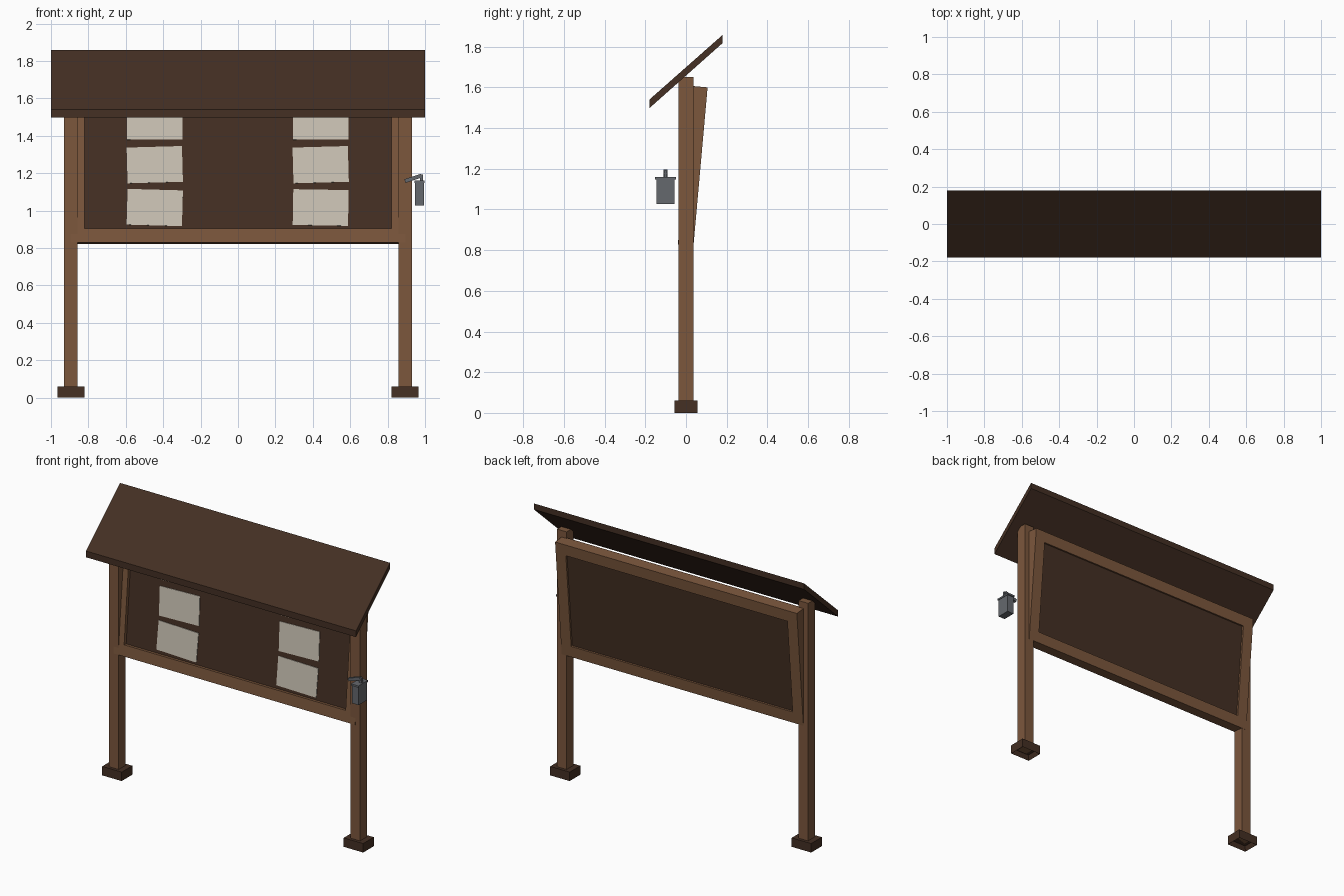
import bpy, bmesh
from math import radians, atan2, hypot
from mathutils import Matrix, Vector

if "Cube" in bpy.data.objects:
    bpy.data.objects.remove(bpy.data.objects["Cube"])


def material(name, rgb):
    m = bpy.data.materials.new(name)
    m.diffuse_color = (*rgb, 1)
    m.use_nodes = True
    m.node_tree.nodes["Principled BSDF"].inputs["Base Color"].default_value = m.diffuse_color
    return m


WOOD = material("wood", (0.20, 0.095, 0.046))
DARK = material("dark_wood", (0.058, 0.029, 0.017))
PAPER = material("paper", (0.60, 0.55, 0.46))
METAL = material("metal", (0.13, 0.14, 0.155))


def finish(name, bm, mat, matrix=None):
    bmesh.ops.recalc_face_normals(bm, faces=bm.faces)
    me = bpy.data.meshes.new(name)
    bm.to_mesh(me)
    bm.free()
    me.materials.append(mat)
    ob = bpy.data.objects.new(name, me)
    bpy.context.collection.objects.link(ob)
    if matrix:
        ob.matrix_world = matrix
    return ob


def box_bm(x0, x1, y0, y1, z0, z1):
    bm = bmesh.new()
    size = Matrix.Diagonal((x1 - x0, y1 - y0, z1 - z0, 1))
    mid = Vector(((x0 + x1) / 2, (y0 + y1) / 2, (z0 + z1) / 2))
    bmesh.ops.create_cube(bm, size=1, matrix=Matrix.Translation(mid) @ size)
    return bm


def box(name, mat, *b, matrix=None):
    return finish(name, box_bm(*b), mat, matrix)


# Posts and hollow-bottomed feet
for side, s in (("left", -1), ("right", 1)):
    c = s * 0.894
    box(side + "_post", WOOD, c - 0.035, c + 0.035, -0.036, 0.036, 0.03, 1.65)
    bm = box_bm(c - 0.072, c + 0.072, -0.056, 0.056, 0, 0.06)
    base = min(bm.faces, key=lambda f: f.calc_center_median().z)
    bmesh.ops.inset_individual(bm, faces=[base], thickness=0.02)
    bmesh.ops.translate(bm, verts=base.verts, vec=(0, 0, 0.03))
    finish(side + "_foot", bm, DARK)

# Sloping roof board with plumb-cut edges
bm = bmesh.new()
profile = [(-0.18, 1.498), (0.18, 1.818), (0.18, 1.858), (-0.18, 1.54)]
face = bm.faces.new([bm.verts.new((-1, y, z)) for y, z in profile])
ext = bmesh.ops.extrude_face_region(bm, geom=[face])["geom"]
bmesh.ops.translate(bm, vec=(2, 0, 0),
                    verts=[v for v in ext if isinstance(v, bmesh.types.BMVert)])
finish("roof", bm, DARK)

# Leaning board: local y is depth, local z runs up the board
LEAN = Matrix.Translation((0, -0.04, 0.829)) @ Matrix.Rotation(radians(-5.1), 4, 'X')
W, H, D, B = 0.895, 0.781, 0.077, 0.075

# Board frame: a rectangular section swept round four corners
bm = bmesh.new()
rings = []
for sx, top in ((-1, 0), (1, 0), (1, 1), (-1, 1)):
    inner_z = H - B if top else B
    pts = [(sx * W, 0, top * H), (sx * W, D, top * H),
           (sx * (W - B), D, inner_z), (sx * (W - B), 0, inner_z)]
    rings.append([bm.verts.new(p) for p in pts])
for i in range(4):
    a, b = rings[i], rings[(i + 1) % 4]
    for j in range(4):
        k = (j + 1) % 4
        bm.faces.new((a[j], a[k], b[k], b[j]))
finish("board_frame", bm, WOOD, LEAN)

box("board_panel", DARK, -W + B, W - B, 0.022, D - 0.012, B, H - B, matrix=LEAN)

# Pinned notices, each slightly askew
for side, cx in (("left", -0.445), ("right", 0.442)):
    for row, (z, h, turn) in enumerate(((0.19, 0.192, 1.6), (0.42, 0.192, -1.6),
                                        (0.63, 0.15, -0.4))):
        t = LEAN @ Matrix.Translation((cx, 0, z)) @ Matrix.Rotation(
            radians(turn if side == "left" or row else 1.0), 4, 'Y')
        box(f"{side}_notice_{row + 1}", PAPER, -0.148, 0.148, 0.018, 0.023,
            -h / 2, h / 2, matrix=t)

# Small hanging lantern: body, cap, hanger and sloping arm
box("lantern_body", METAL, 0.946, 0.995, -0.145, -0.057, 1.028, 1.15)
box("lantern_cap", METAL, 0.943, 0.998, -0.152, -0.05, 1.148, 1.16)
box("lantern_hanger", METAL, 0.974, 0.99, -0.109, -0.093, 1.155, 1.192)
p, q = (0.893, 1.158), (0.98, 1.187)
dx, dz = q[0] - p[0], q[1] - p[1]
arm = Matrix.Translation((p[0], -0.101, p[1])) @ Matrix.Rotation(-atan2(dz, dx), 4, 'Y')
box("lantern_arm", METAL, 0, hypot(dx, dz), -0.01, 0.01, -0.01, 0.01, matrix=arm)
